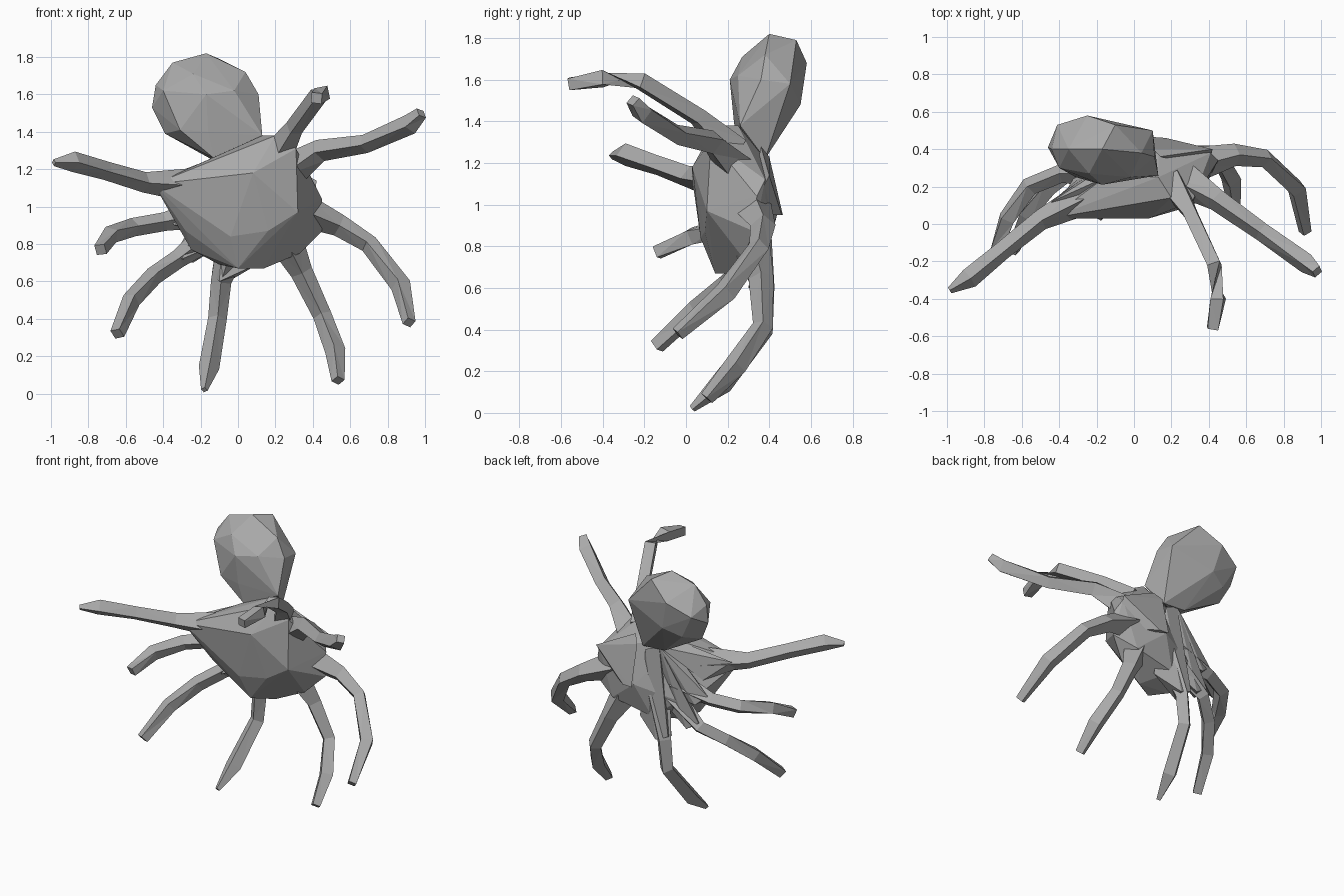
import bpy
import bmesh
import math
from mathutils import Vector

default_cube = bpy.data.objects.get("Cube")
if default_cube is not None:
    bpy.data.objects.remove(default_cube, do_unlink=True)


def make_material(name, colour):
    material = bpy.data.materials.new(name)
    material.use_nodes = True
    material.diffuse_color = colour
    shader = material.node_tree.nodes["Principled BSDF"]
    shader.inputs["Base Color"].default_value = colour
    return material


grey = make_material("plain grey", (0.4, 0.4, 0.4, 1))


def finish(mesh_builder, name):
    """Turn a bmesh into a flat shaded grey object."""
    bmesh.ops.recalc_face_normals(mesh_builder, faces=mesh_builder.faces)
    mesh = bpy.data.meshes.new(name)
    mesh_builder.to_mesh(mesh)
    mesh_builder.free()
    mesh.materials.append(grey)
    created = bpy.data.objects.new(name, mesh)
    bpy.context.collection.objects.link(created)
    return created


def faceted_hull(name, corners):
    """Wrap a faceted skin around a few corner points."""
    builder = bmesh.new()
    for corner in corners:
        builder.verts.new(corner)
    hull = bmesh.ops.convex_hull(builder, input=builder.verts)
    unused = {item for item in hull["geom_interior"] + hull["geom_unused"]
              if isinstance(item, bmesh.types.BMVert)}
    bmesh.ops.delete(builder, geom=list(unused), context="VERTS")
    return finish(builder, name)


def tapered_leg(name, path, radii, sides=4):
    """Sweep a tapering polygon along a bent path."""
    builder = bmesh.new()
    points = [Vector(point) for point in path]
    rings = []
    for index, point in enumerate(points):
        before = points[max(index - 1, 0)]
        after = points[min(index + 1, len(points) - 1)]
        direction = (after - before).normalized()
        # the sideways axis stays level with the body's depth
        across = direction.cross(Vector((0, 1, 0))).normalized()
        upward = across.cross(direction)
        ring = []
        for side in range(sides):
            angle = math.tau * side / sides
            offset = across * math.cos(angle) + upward * math.sin(angle)
            ring.append(builder.verts.new(point + offset * radii[index]))
        rings.append(ring)
    for lower, upper in zip(rings, rings[1:]):
        for side in range(sides):
            following = (side + 1) % sides
            builder.faces.new((lower[side], lower[following],
                               upper[following], upper[side]))
    builder.faces.new(rings[0])
    builder.faces.new(rings[-1])
    bmesh.ops.triangulate(builder, faces=builder.faces)
    return finish(builder, name)


# Body: broad front shield, narrow underside, ridged back
faceted_hull("body", [
    # front shield
    (-.45, .03, 1.12), (.08, .03, 1.18), (.32, .1, .97), (.31, .12, 1.31),
    (-.04, .07, .84), (-.28, .12, .87), (.16, .09, .87),
    # underside
    (0, .14, .67), (.14, .22, .67), (-.1, .22, .69), (.33, .27, .75),
    (-.25, .2, .77),
    # top and sides
    (.13, .25, 1.38), (-.14, .26, 1.26), (.2, .14, 1.38),
    (.45, .33, .87), (.45, .34, 1.04),
    # back
    (.13, .38, 1.22), (.41, .38, 1.12), (.1, .44, .96),
    (.3, .39, .8), (-.18, .34, .88), (0, .38, .74), (-.32, .25, .96),
])

# Head: rounded bulb leaning back over a narrow neck
faceted_hull("head", [
    # front
    (-.17, .21, 1.6), (-.31, .25, 1.41), (-.4, .3, 1.62), (-.24, .27, 1.71),
    (-.02, .25, 1.62), (-.16, .23, 1.4),
    # outline
    (-.17, .4, 1.82), (.04, .38, 1.72), (.11, .36, 1.6), (.13, .26, 1.38),
    (-.46, .41, 1.53), (-.44, .4, 1.65), (-.35, .4, 1.77), (-.39, .38, 1.39),
    # back and neck
    (-.25, .58, 1.68), (-.1, .53, 1.79), (.1, .5, 1.58), (-.41, .53, 1.6),
    (-.2, .55, 1.48), (-.32, .5, 1.43), (.06, .45, 1.42),
    (-.13, .25, 1.26), (.07, .38, 1.22), (-.1, .38, 1.23),
])

# Legs: each starts wide inside the body and thins toward its tip
thick = (.1, .06, .05, .055, .035)
slim = (.09, .05, .05, .05, .04)
pointed = (.1, .055, .05, .055, .018)

tapered_leg("right_leg_raised", [
    (-.2, .17, 1.11), (-.5, .02, 1.13), (-.7, -.14, 1.19),
    (-.88, -.29, 1.24), (-.985, -.355, 1.235)], pointed)
tapered_leg("right_leg_upper", [
    (-.12, .27, .98), (-.39, .27, .92), (-.56, .2, .89),
    (-.68, .03, .85), (-.735, -.14, .77)], slim)
tapered_leg("right_leg_middle", [
    (-.08, .28, .9), (-.32, .3, .72), (-.45, .2, .63),
    (-.57, .05, .5), (-.645, -.14, .32)], slim)
tapered_leg("right_leg_lower", [
    (0, .31, .88), (-.09, .37, .6), (-.11, .37, .4),
    (-.155, .17, .14), (-.18, .03, .02)], pointed)
tapered_leg("left_leg_lower", [
    (.24, .3, .85), (.34, .36, .65), (.45, .37, .42),
    (.52, .24, .23), (.535, .1, .07)], thick)
tapered_leg("left_leg_middle", [
    (.3, .31, 1.0), (.54, .37, .9), (.7, .35, .8),
    (.87, .19, .58), (.915, -.04, .38)], thick)
tapered_leg("left_leg_upper", [
    (.26, .24, 1.18), (.44, .13, 1.3), (.68, -.04, 1.335),
    (.92, -.21, 1.44), (.98, -.255, 1.5)], thick)
tapered_leg("left_leg_raised", [
    (.2, .22, 1.26), (.3, .06, 1.42), (.43, -.22, 1.595),
    (.45, -.4, 1.605), (.42, -.56, 1.58)], slim)

# Back ridges: fan from the neck to the leg roots
neck = (-.05, .37, 1.24)
faceted_hull("right_ridge", [
    neck, (-.13, .26, 1.26), (-.44, .12, 1.14), (-.46, .05, 1.08),
    (-.3, .24, 1.02)])
faceted_hull("right_upper_ridge", [
    neck, (-.1, .28, 1.2), (-.38, .3, .95), (-.34, .22, .9),
    (-.3, .33, .88), (0, .3, .9)])
faceted_hull("right_middle_ridge", [
    neck, (-.33, .33, .76), (-.3, .24, .72), (-.24, .34, .7), (0, .3, .85)])
faceted_hull("centre_ridge", [
    neck, (.05, .38, 1.2), (-.14, .4, .64), (-.05, .41, .6),
    (.12, .34, .7), (-.1, .3, .6)])
faceted_hull("left_ridge", [
    (.1, .4, 1.23), (.14, .36, 1.28), (.42, .4, 1.14), (.1, .465, .95),
    (.17, .46, .95), (.4, .3, .95)])
